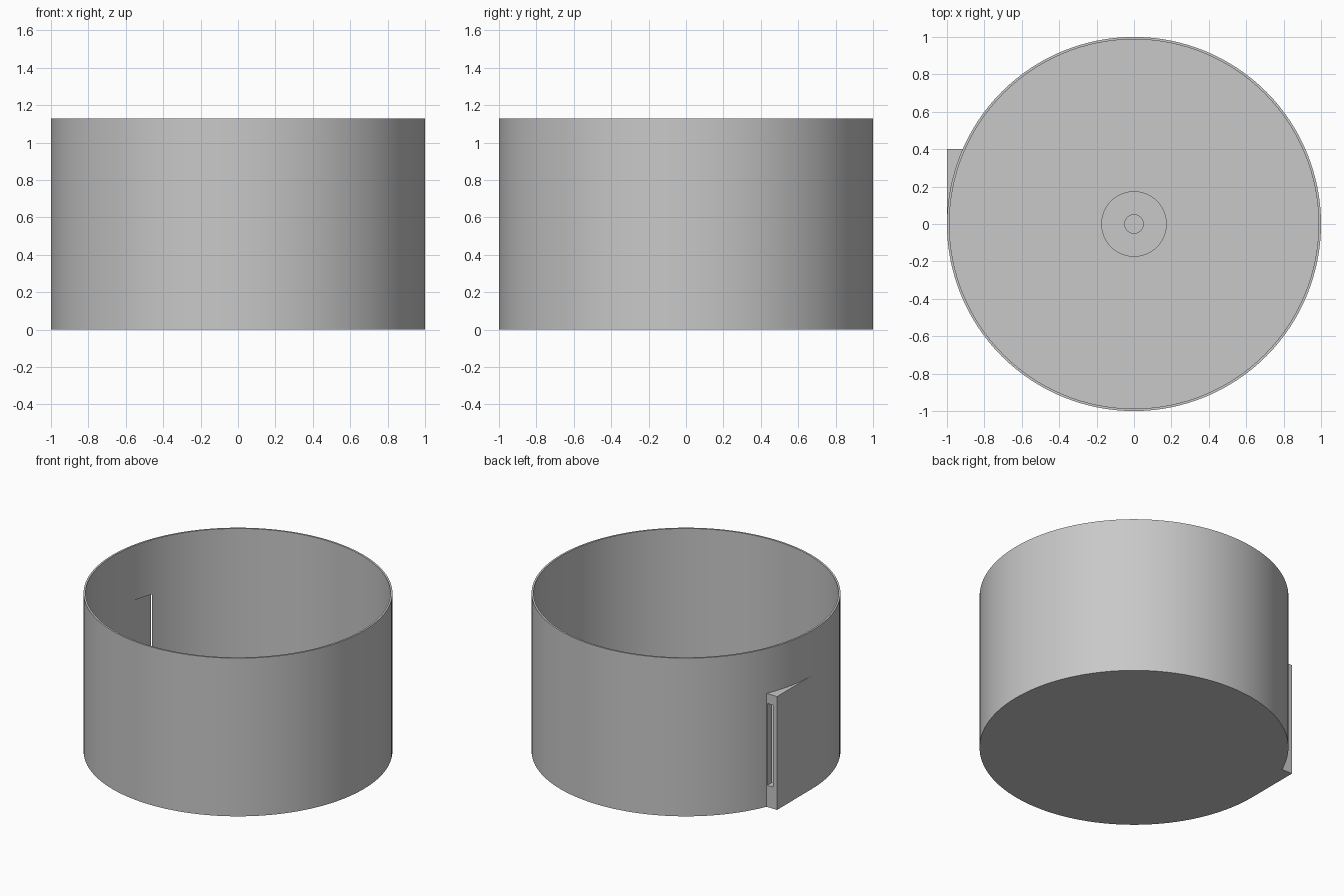
import bpy
import math

default_cube = bpy.data.objects.get("Cube")
if default_cube:
    bpy.data.objects.remove(default_cube, do_unlink=True)

HEIGHT = 1.13
WALL = 0.013
FLOOR = 0.02

grey = bpy.data.materials.new("light grey plastic")
grey.use_nodes = True
colour = (0.58, 0.58, 0.58, 1)
grey.diffuse_color = colour
grey.node_tree.nodes["Principled BSDF"].inputs["Base Color"].default_value = colour


def finish(name):
    obj = bpy.context.object
    obj.name = name
    obj.data.materials.append(grey)
    return obj


def cylinder(name, radius, z0, z1, sides=128):
    bpy.ops.mesh.primitive_cylinder_add(
        vertices=sides, radius=radius, depth=z1 - z0, location=(0, 0, (z0 + z1) / 2))
    return finish(name)


def box(name, low, high):
    centre = [(a + b) / 2 for a, b in zip(low, high)]
    bpy.ops.mesh.primitive_cube_add(size=1, location=centre)
    bpy.context.object.scale = [b - a for a, b in zip(low, high)]
    bpy.ops.object.transform_apply(location=False, rotation=False, scale=True)
    return finish(name)


def combine(target, tool, operation):
    mod = target.modifiers.new(operation.title(), "BOOLEAN")
    mod.operation = operation
    mod.solver = "EXACT"
    mod.object = tool
    bpy.context.view_layer.objects.active = target
    bpy.ops.object.modifier_apply(modifier=mod.name)
    bpy.data.objects.remove(tool, do_unlink=True)


def smooth(obj):
    bpy.ops.object.select_all(action="DESELECT")
    obj.select_set(True)
    bpy.context.view_layer.objects.active = obj
    bpy.ops.object.shade_smooth_by_angle(angle=math.radians(25))


# Round container with a tangential outlet on one side
container = cylinder("container", 1, 0, HEIGHT)
outlet = box("outlet", (-1, 0.02, 0), (-0.85, 0.4, 0.81))
combine(container, outlet, "UNION")

# Hollow inside and the dispensing slot through the outlet
bore = cylinder("bore", 1 - WALL, FLOOR, HEIGHT + 0.2)
combine(container, bore, "DIFFERENCE")
slot = box("slot", (-0.968, 0.1, 0.155), (-0.923, 0.6, 0.74))
combine(container, slot, "DIFFERENCE")
smooth(container)

# Stepped spindle standing on the floor
smooth(cylinder("spindle_base", 0.175, FLOOR / 2, 0.14, 64))
smooth(cylinder("spindle_pin", 0.052, 0.1, 0.45, 48))
